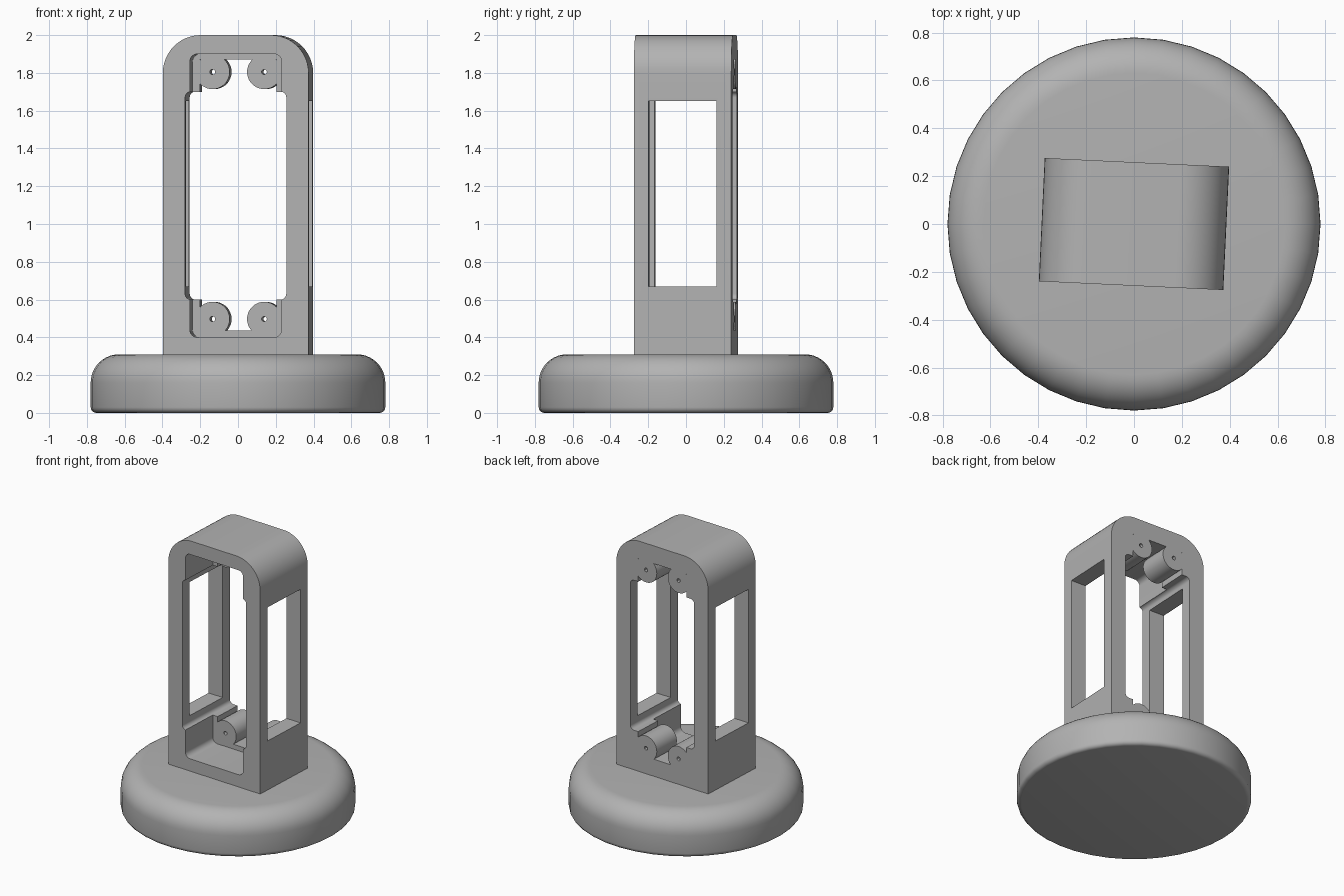
import bpy, bmesh, math
from mathutils import Matrix, Vector

cube = bpy.data.objects.get("Cube")
if cube:
    bpy.data.objects.remove(cube, do_unlink=True)

TURN = Matrix.Rotation(math.radians(-2.7), 4, 'Z')
BACK = 0.258
STEP = 0.04

grey = bpy.data.materials.new("plain_grey")
grey.use_nodes = True
colour = (0.45, 0.45, 0.45, 1)
grey.diffuse_color = colour
grey.node_tree.nodes["Principled BSDF"].inputs["Base Color"].default_value = colour


def arc(cx, cz, r, a0, a1, n=8):
    """Points on an arc, angles in degrees."""
    angles = [math.radians(a0 + (a1 - a0) * i / n) for i in range(n + 1)]
    return [(cx + r * math.cos(a), cz + r * math.sin(a)) for a in angles]


def rounded(half, z0, z1, r_low, r_top, n=8):
    """Outline of an upright rectangle with rounded corners."""
    pts = []
    for sx, z, r, a in ((1, z0, r_low, -90), (1, z1, r_top, 0),
                        (-1, z1, r_top, 90), (-1, z0, r_low, 180)):
        if r:
            cz = z + r if z == z0 else z - r
            pts += arc(sx * (half - r), cz, r, a, a + 90, n)
        else:
            pts.append((sx * half, z))
    return pts


def new_object(name, bm):
    bmesh.ops.recalc_face_normals(bm, faces=bm.faces)
    mesh = bpy.data.meshes.new(name)
    bm.to_mesh(mesh)
    bm.free()
    mesh.materials.append(grey)
    obj = bpy.data.objects.new(name, mesh)
    bpy.context.collection.objects.link(obj)
    return obj


def prism(name, outline, y0, y1):
    """Extrude an x-z outline along y."""
    bm = bmesh.new()
    face = bm.faces.new([bm.verts.new((x, y0, z)) for x, z in outline])
    out = bmesh.ops.extrude_face_region(bm, geom=[face])
    verts = [v for v in out["geom"] if isinstance(v, bmesh.types.BMVert)]
    bmesh.ops.translate(bm, verts=verts, vec=(0, y1 - y0, 0))
    return new_object(name, bm)


def combine(target, tool, operation):
    tool.hide_render = True
    mod = target.modifiers.new(tool.name, 'BOOLEAN')
    mod.operation, mod.solver, mod.object = operation, 'EXACT', tool
    bpy.context.view_layer.update()
    deps = bpy.context.evaluated_depsgraph_get()
    mesh = bpy.data.meshes.new_from_object(target.evaluated_get(deps))
    target.modifiers.clear()
    target.data = mesh
    bpy.data.objects.remove(tool, do_unlink=True)


def smooth(obj):
    bpy.ops.object.select_all(action='DESELECT')
    obj.select_set(True)
    bpy.context.view_layer.objects.active = obj
    bpy.ops.object.shade_smooth_by_angle(angle=math.radians(30))


# Round base: a lathed profile with a soft top edge
profile = [(0, 0)] + arc(0.75, 0.03, 0.03, -90, 0, 4) + arc(0.63, 0.16, 0.15, 0, 90, 10) + [(0, 0.31)]
bm = bmesh.new()
ring = [bm.verts.new((x, 0, z)) for x, z in profile]
edges = [bm.edges.new(pair) for pair in zip(ring, ring[1:])]
bmesh.ops.spin(bm, geom=ring + edges, cent=(0, 0, 0), axis=(0, 0, 1),
               angle=math.tau, steps=40, use_duplicate=False)
bmesh.ops.remove_doubles(bm, verts=bm.verts, dist=0.0005)
smooth(new_object("round_base", bm))

# Upright frame with rounded top corners
frame = prism("upright_frame", rounded(0.386, 0.29, 2.0, 0, 0.2, 12), -BACK, BACK)

# Wide opening right through, front bay, and narrower rear bay
for name, outline, y0, y1 in (
        ("wide_opening", rounded(0.268, 0.6, 1.7, 0.03, 0.03), -0.4, 0.4),
        ("front_bay", rounded(0.243, 0.4, 1.9, 0.04, 0.04), -0.4, STEP),
        ("rear_bay", rounded(0.203, 0.435, 1.87, 0, 0), -0.1, 0.4)):
    combine(frame, prism(name, outline, y0, y1), 'DIFFERENCE')

# Side windows
bm = bmesh.new()
bmesh.ops.create_cube(bm, size=1, matrix=Matrix.LocRotScale(
    Vector((0, 0, 1.16)), None, Vector((1, 0.36, 0.98))))
combine(frame, new_object("side_windows", bm), 'DIFFERENCE')

# Four screw bosses with through holes
spots = [(x, z) for x in (-0.137, 0.137) for z in (0.497, 1.805)]
for x, z in spots:
    combine(frame, prism("boss", arc(x, z, 0.091, 0, 350, 35), STEP, BACK), 'UNION')
for x, z in spots:
    combine(frame, prism("hole", arc(x, z, 0.014, 0, 330, 11), 0, 0.4), 'DIFFERENCE')

frame.data.transform(TURN)
smooth(frame)
